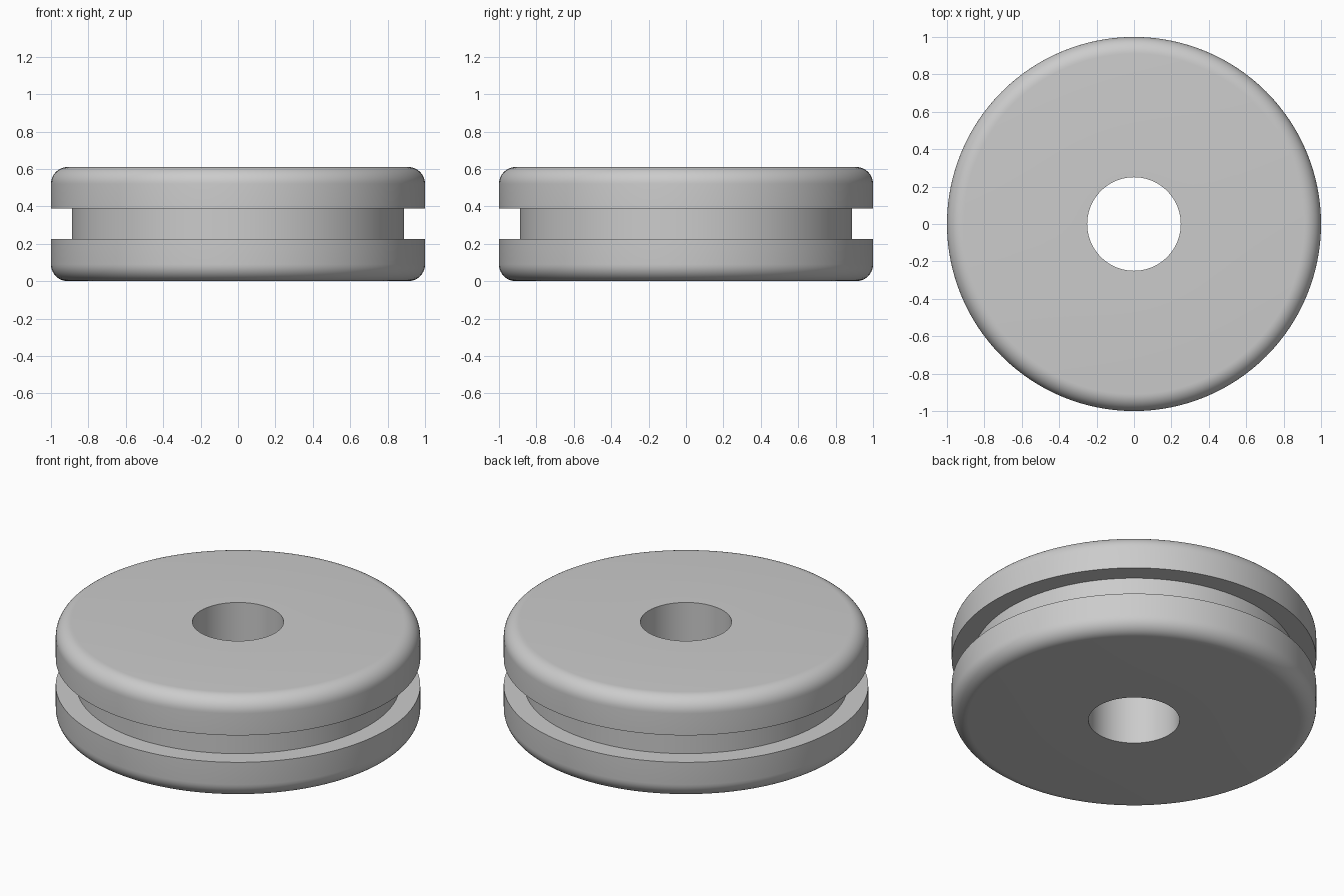
import bpy
import bmesh
from math import pi, sin, cos, radians

cube = bpy.data.objects.get("Cube")
if cube:
    bpy.data.objects.remove(cube, do_unlink=True)

SEGMENTS = 128
HEIGHT = 0.61
OUTER, BORE, GROOVE = 1.0, 0.25, 0.887
GROOVE_LOW, GROOVE_HIGH = 0.225, 0.388
FILLET, FILLET_STEPS = 0.09, 10

# Light grey material
grey = bpy.data.materials.new("light grey")
grey.use_nodes = True
colour = (0.6, 0.6, 0.6, 1)
grey.diffuse_color = colour
bsdf = grey.node_tree.nodes["Principled BSDF"]
bsdf.inputs["Base Color"].default_value = colour


def fillet(z, start):
    """Quarter circle of (radius, height) points at the outer rim."""
    angles = [start + pi / 2 * i / FILLET_STEPS for i in range(FILLET_STEPS + 1)]
    return [(OUTER - FILLET + FILLET * cos(a), z + FILLET * sin(a)) for a in angles]


# Closed cross-section: bottom rim, groove, top rim, bore
profile = [(BORE, 0)]
profile += fillet(FILLET, -pi / 2)
profile += [(OUTER, GROOVE_LOW), (GROOVE, GROOVE_LOW),
            (GROOVE, GROOVE_HIGH), (OUTER, GROOVE_HIGH)]
profile += fillet(HEIGHT - FILLET, 0)
profile += [(BORE, HEIGHT)]

# Grooved wheel: the cross-section turned around the z axis
bm = bmesh.new()
rings = []
for s in range(SEGMENTS):
    a = 2 * pi * s / SEGMENTS
    rings.append([bm.verts.new((r * cos(a), r * sin(a), z)) for r, z in profile])
count = len(profile)
for s in range(SEGMENTS):
    here, after = rings[s], rings[(s + 1) % SEGMENTS]
    for i in range(count):
        j = (i + 1) % count
        bm.faces.new((here[i], after[i], after[j], here[j]))
bmesh.ops.recalc_face_normals(bm, faces=bm.faces)

mesh = bpy.data.meshes.new("grooved_wheel")
bm.to_mesh(mesh)
bm.free()
mesh.materials.append(grey)
wheel = bpy.data.objects.new("grooved_wheel", mesh)
bpy.context.collection.objects.link(wheel)

# Smooth curved walls, keep the groove and bore edges sharp
bpy.ops.object.select_all(action="DESELECT")
wheel.select_set(True)
bpy.context.view_layer.objects.active = wheel
bpy.ops.object.shade_smooth_by_angle(angle=radians(30))
